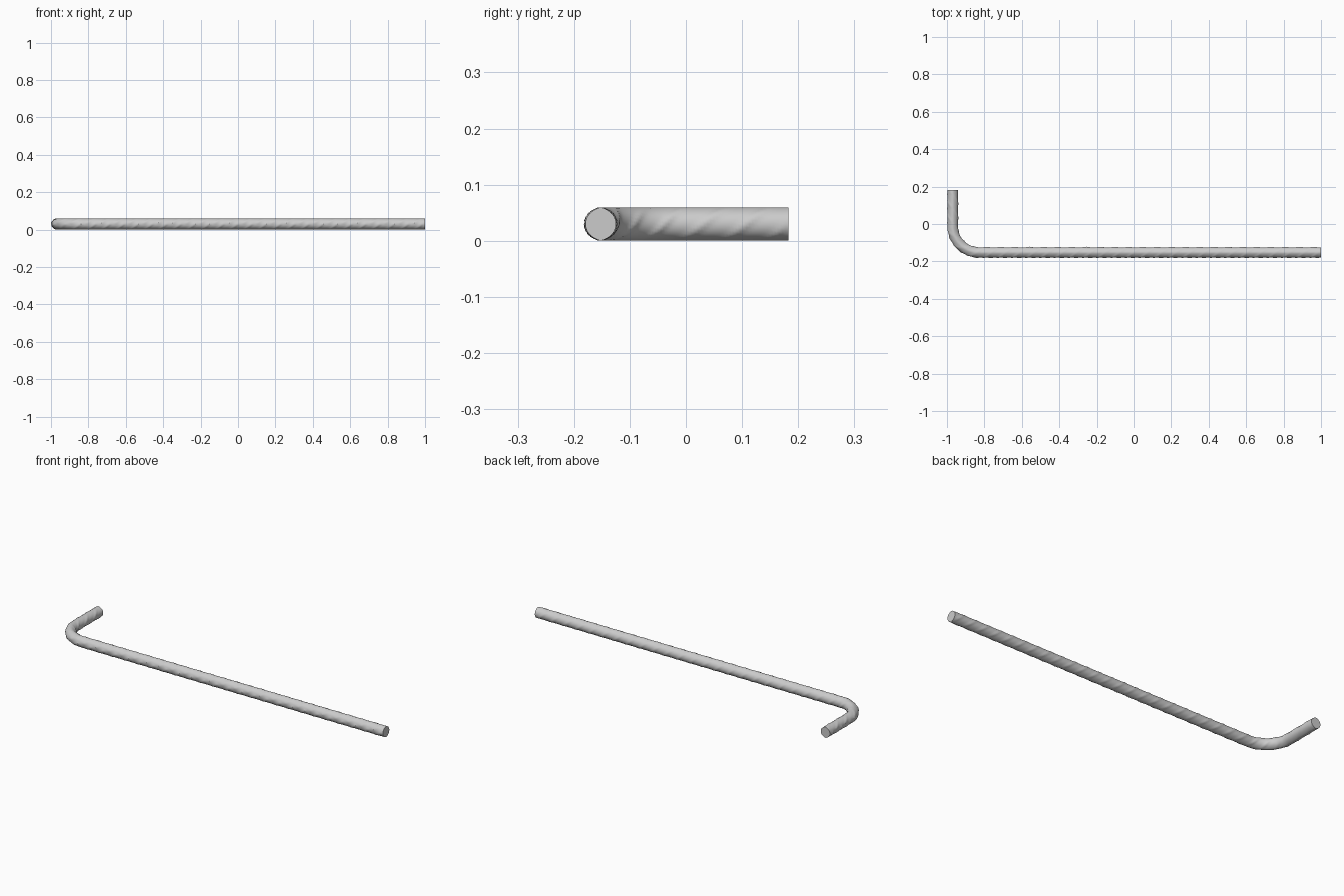
import bpy, bmesh, math
from mathutils import Vector

if "Cube" in bpy.data.objects:
    bpy.data.objects.remove(bpy.data.objects["Cube"])

CORE = 0.0275          # plain bar radius
LONG_RIB = 0.0022      # seam along top and bottom
CROSS_RIB = 0.003      # slanted crescent ribs on both flanks
PITCH = 0.076
SIDES = 28
LEG_X, BAR_Y, MID_Z = -0.969, -0.152, 0.0300
BEND = 0.14
LEG_END, BAR_END = 0.183, 1.0

leg_len = LEG_END - (BAR_Y + BEND)
arc_len = BEND * math.pi / 2
bar_len = BAR_END - (LEG_X + BEND)
total = leg_len + arc_len + bar_len


def path(s):
    """Centre point and sideways direction at distance s along the bar."""
    if s < leg_len:
        return Vector((LEG_X, LEG_END - s, MID_Z)), Vector((1, 0, 0))
    if s < leg_len + arc_len:
        a = (s - leg_len) / BEND
        side = Vector((math.cos(a), math.sin(a), 0))
        return Vector((LEG_X + BEND, BAR_Y + BEND, MID_Z)) - side * BEND, side
    return Vector((LEG_X + BEND + s - leg_len - arc_len, BAR_Y, MID_Z)), Vector((0, 1, 0))


def radius(s, t):
    seam = LONG_RIB * max(0, abs(math.sin(t))) ** 24
    flank = abs(math.cos(t))
    phase = (s + 0.05 * t / math.pi * 2) / PITCH
    d = abs(phase - round(phase)) * PITCH
    cross = CROSS_RIB * flank ** 0.7 * max(0, 1 - d / 0.014)
    fade = min(1, s / 0.02, (total - s) / 0.02)
    return CORE + seam + cross * max(0, fade)


# Swept bar with its ribs
bm = bmesh.new()
rings = []
count = 420
up = Vector((0, 0, 1))
for i in range(count + 1):
    s = total * i / count
    centre, side = path(s)
    ring = []
    for k in range(SIDES):
        t = 2 * math.pi * k / SIDES - math.pi
        ring.append(bm.verts.new(centre + (side * math.cos(t) + up * math.sin(t)) * radius(s, t)))
    rings.append(ring)
for a, b in zip(rings, rings[1:]):
    for k in range(SIDES):
        n = (k + 1) % SIDES
        bm.faces.new((a[k], a[n], b[n], b[k]))
# Flat cut ends
bm.faces.new(rings[0])
bm.faces.new(rings[-1])
bmesh.ops.recalc_face_normals(bm, faces=bm.faces)

mesh = bpy.data.meshes.new("bent_ribbed_bar")
bm.to_mesh(mesh)
bm.free()
bar = bpy.data.objects.new("bent_ribbed_bar", mesh)
bpy.context.collection.objects.link(bar)
bpy.context.view_layer.objects.active = bar
bar.select_set(True)
bpy.ops.object.shade_smooth_by_angle(angle=math.radians(40))
